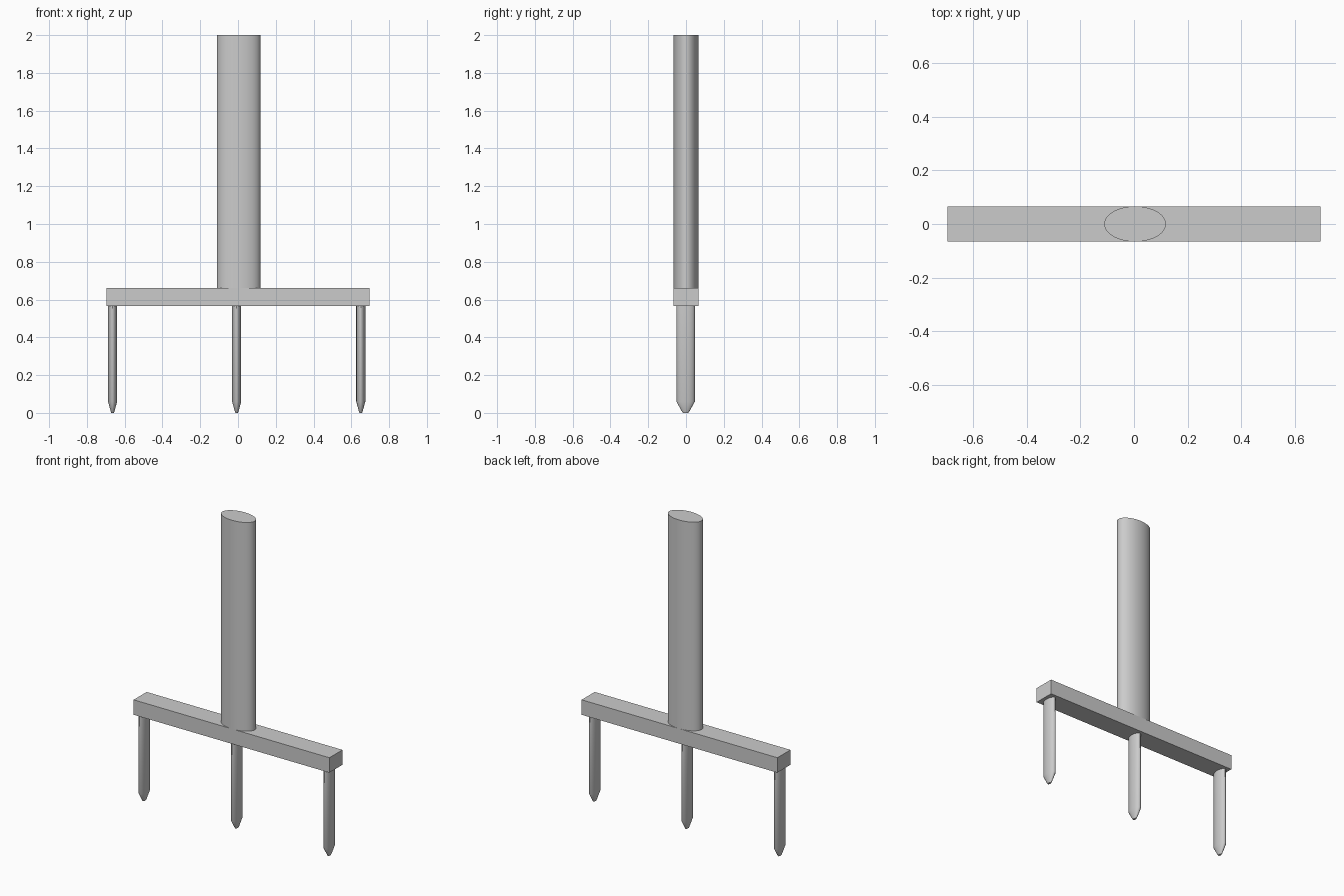
import bpy
import bmesh
from math import cos, sin, pi, radians

cube = bpy.data.objects.get("Cube")
if cube:
    bpy.data.objects.remove(cube, do_unlink=True)

# One plain grey for every part
grey = bpy.data.materials.new("plain grey")
grey.use_nodes = True
GREY = (0.6, 0.6, 0.6, 1.0)
grey.diffuse_color = GREY
grey.node_tree.nodes["Principled BSDF"].inputs["Base Color"].default_value = GREY


def finish(name, bm, smooth=False):
    bmesh.ops.recalc_face_normals(bm, faces=bm.faces)
    mesh = bpy.data.meshes.new(name)
    bm.to_mesh(mesh)
    bm.free()
    mesh.materials.append(grey)
    obj = bpy.data.objects.new(name, mesh)
    bpy.context.collection.objects.link(obj)
    if smooth:
        bpy.ops.object.select_all(action="DESELECT")
        obj.select_set(True)
        bpy.context.view_layer.objects.active = obj
        bpy.ops.object.shade_smooth_by_angle(angle=radians(30))
    return obj


def oval_loft(name, x, y, sections, sides):
    """Capped oval column through (z, x radius, y radius) sections."""
    bm = bmesh.new()
    angles = [2 * pi * i / sides for i in range(sides)]
    rings = [[bm.verts.new((x + rx * cos(a), y + ry * sin(a), z)) for a in angles]
             for z, rx, ry in sections]
    for low, high in zip(rings, rings[1:]):
        for i in range(sides):
            j = (i + 1) % sides
            bm.faces.new((low[i], low[j], high[j], high[i]))
    bm.faces.new(rings[0])
    bm.faces.new(rings[-1])
    return finish(name, bm, smooth=True)


# Crossbar
bm = bmesh.new()
bmesh.ops.create_cube(bm, size=1)
bmesh.ops.scale(bm, vec=(1.39, 0.132, 0.096), verts=bm.verts)
bmesh.ops.translate(bm, vec=(0, 0, 0.613), verts=bm.verts)
finish("crossbar", bm)

# Oval handle standing on the crossbar
oval_loft("handle", 0.004, 0, [(0.655, 0.115, 0.066), (2, 0.115, 0.066)], 64)

# Three flattened prongs with blunt tapered tips
prong = [(0, 0.007, 0.014), (0.008, 0.010, 0.020), (0.06, 0.024, 0.049), (0.57, 0.024, 0.049)]
for side, x in (("right", -0.664), ("middle", -0.007), ("left", 0.65)):
    oval_loft(side + "_prong", x, -0.002, prong, 24)
